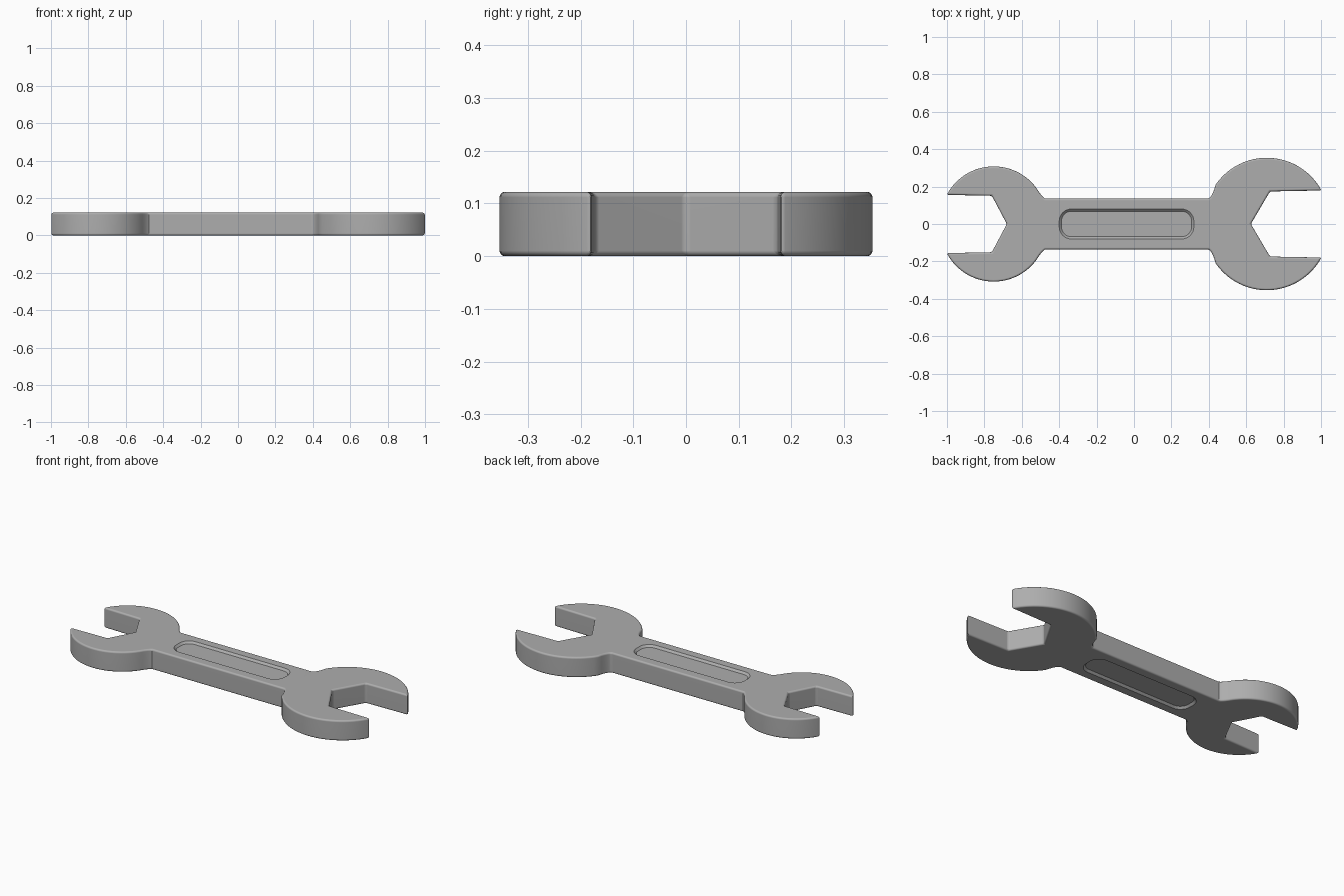
import bpy, bmesh
from math import cos, sin, pi, atan2

if "Cube" in bpy.data.objects:
    bpy.data.objects.remove(bpy.data.objects["Cube"])

HEIGHT = 0.122
HALF_GRIP = 0.136

steel = bpy.data.materials.new("grey steel")
steel.use_nodes = True
colour = (0.42, 0.42, 0.42, 1)
steel.diffuse_color = colour
steel.node_tree.nodes["Principled BSDF"].inputs["Base Color"].default_value = colour


def arc(cx, cy, r, start, end, steps):
    return [(cx + r * cos(start + (end - start) * i / steps),
             cy + r * sin(start + (end - start) * i / steps)) for i in range(steps + 1)]


def head(side, cx, cy, r, jaw_y, jaw_x, throat_x, neck_x):
    """Upper half of one open jaw, from throat to grip, on the given side."""
    tip = atan2(jaw_y - cy, 1 - cx)
    neck = pi - atan2(0.75 * (jaw_y - cy) + 0.07, r * 0.82)
    pts = [(throat_x, 0), (jaw_x, jaw_y - 0.004)]
    pts += arc(cx, cy, r, tip, neck, 28)
    # concave blend into the grip
    sx, sy = pts[-1]
    mx, my = neck_x + 0.02, HALF_GRIP + 0.012
    for i in range(1, 6):
        t = i / 5
        pts.append(((1 - t) ** 2 * sx + 2 * t * (1 - t) * mx + t * t * neck_x,
                    (1 - t) ** 2 * sy + 2 * t * (1 - t) * my + t * t * HALF_GRIP))
    return [(side * x, y) for x, y in pts]


def prism(name, lower, upper, z0, z1):
    """Closed solid between two matching outlines."""
    bm = bmesh.new()
    a = [bm.verts.new((x, y, z0)) for x, y in lower]
    b = [bm.verts.new((x, y, z1)) for x, y in upper]
    n = len(a)
    bm.faces.new(a)
    bm.faces.new(b)
    for i in range(n):
        j = (i + 1) % n
        bm.faces.new((a[i], a[j], b[j], b[i]))
    bmesh.ops.recalc_face_normals(bm, faces=bm.faces)
    mesh = bpy.data.meshes.new(name)
    bm.to_mesh(mesh)
    bm.free()
    obj = bpy.data.objects.new(name, mesh)
    bpy.context.collection.objects.link(obj)
    mesh.materials.append(steel)
    return obj


def pill(half_x, half_y, r, cx=-0.04):
    """Rounded rectangle outline."""
    pts = []
    for k, (sx, sy) in enumerate([(1, 1), (-1, 1), (-1, -1), (1, -1)]):
        pts += arc(cx + sx * (half_x - r), sy * (half_y - r), r, k * pi / 2, (k + 1) * pi / 2, 8)
    return pts


# Wrench body: large jaw at +x, small jaw at -x, mirrored across y
upper = head(1, 0.71, 0.022, 0.332, 0.178, 0.727, 0.625, 0.40)
upper += head(-1, 0.75, 0.025, 0.283, 0.155, 0.76, 0.68, 0.475)[::-1]
outline = upper + [(x, -y) for x, y in upper[::-1] if abs(y) > 1e-6]
body = prism("wrench_body", outline, outline, 0, HEIGHT)

bevel = body.modifiers.new("rounded edges", 'BEVEL')
bevel.width = 0.016
bevel.segments = 4
bevel.limit_method = 'ANGLE'
bevel.angle_limit = 0.7

# Shallow grip recesses on both faces
DEPTH = 0.012
cutters = []
for name, z_out, z_in in (("top_recess", HEIGHT + DEPTH, HEIGHT - DEPTH),
                          ("bottom_recess", -DEPTH, DEPTH)):
    cutter = prism(name, pill(0.372, 0.092, 0.077), pill(0.348, 0.068, 0.053), z_out, z_in)
    cutter.hide_render = True
    cut = body.modifiers.new(name, 'BOOLEAN')
    cut.operation = 'DIFFERENCE'
    cut.solver = 'EXACT'
    cut.object = cutter
    cutters.append(cutter)

# Bake the modifiers and discard the cutters
bpy.ops.object.select_all(action='DESELECT')
bpy.context.view_layer.objects.active = body
body.select_set(True)
for mod in list(body.modifiers):
    bpy.ops.object.modifier_apply(modifier=mod.name)
for cutter in cutters:
    bpy.data.objects.remove(cutter)

bpy.ops.object.shade_smooth_by_angle(angle=0.6)
weighted = body.modifiers.new("even shading", 'WEIGHTED_NORMAL')
weighted.keep_sharp = True
